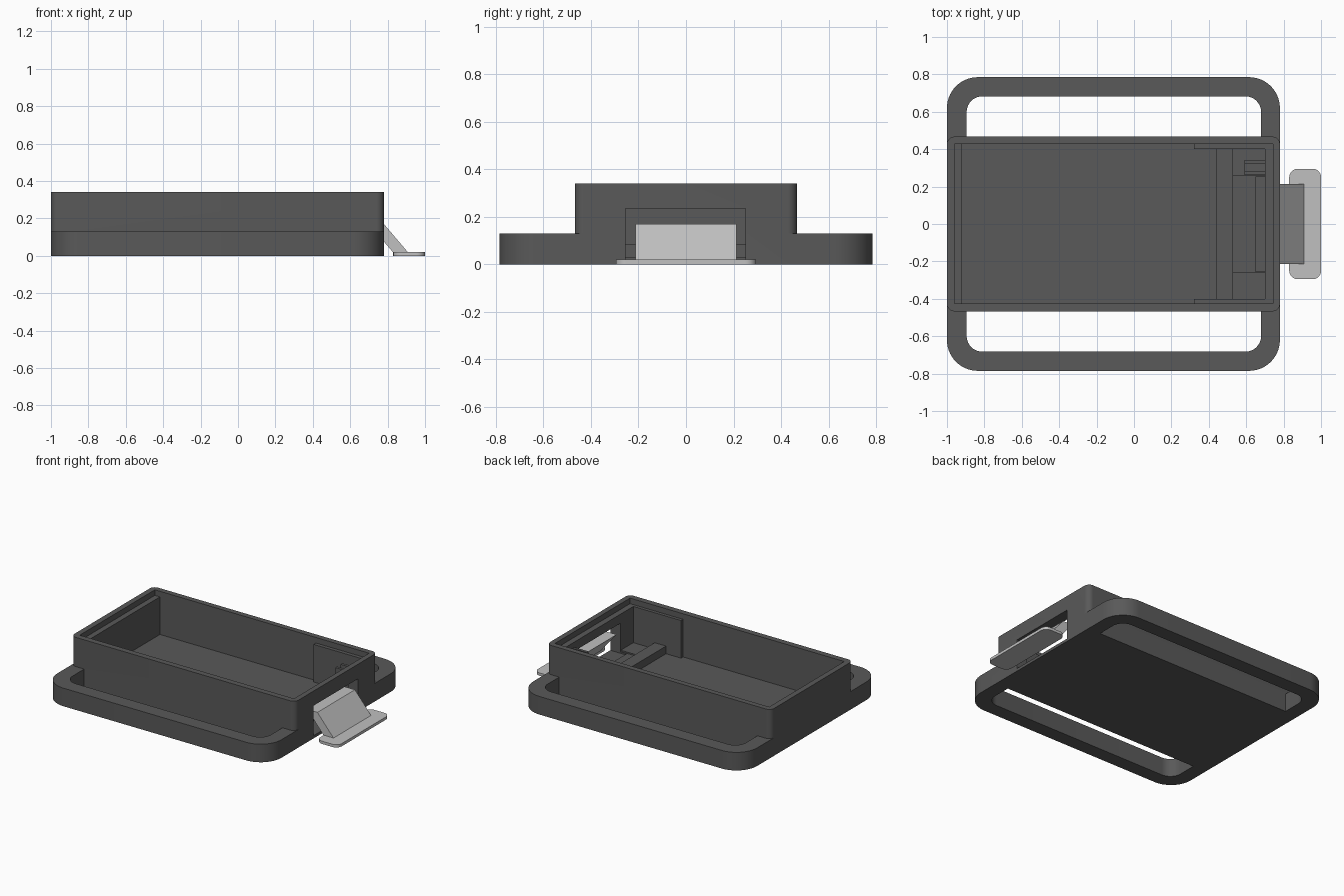
import bpy, bmesh, math

if "Cube" in bpy.data.objects:
    bpy.data.objects.remove(bpy.data.objects["Cube"])


def material(name, value):
    m = bpy.data.materials.new(name)
    m.diffuse_color = (value, value, value, 1)
    m.use_nodes = True
    m.node_tree.nodes["Principled BSDF"].inputs["Base Color"].default_value = m.diffuse_color
    return m


DARK = material("dark grey plastic", 0.10)
LIGHT = material("light grey plastic", 0.53)


def prism(name, points, vec, mat):
    """Extrude a closed outline of 3D points along vec."""
    bm = bmesh.new()
    face = bm.faces.new([bm.verts.new(p) for p in points])
    out = bmesh.ops.extrude_face_region(bm, geom=[face])
    bmesh.ops.translate(bm, vec=vec, verts=[v for v in out["geom"] if isinstance(v, bmesh.types.BMVert)])
    bmesh.ops.recalc_face_normals(bm, faces=bm.faces)
    me = bpy.data.meshes.new(name)
    bm.to_mesh(me)
    bm.free()
    me.materials.append(mat)
    ob = bpy.data.objects.new(name, me)
    bpy.context.collection.objects.link(ob)
    return ob


def slab(name, x0, x1, y0, y1, z0, z1, r=0, mat=DARK, n=10):
    """Upright block with optional rounded vertical corners."""
    if r == 0:
        pts = [(x0, y0, z0), (x1, y0, z0), (x1, y1, z0), (x0, y1, z0)]
    else:
        pts = []
        corners = [(x1 - r, y1 - r), (x0 + r, y1 - r), (x0 + r, y0 + r), (x1 - r, y0 + r)]
        for k, (cx, cy) in enumerate(corners):
            for i in range(n + 1):
                a = math.pi / 2 * (k + i / n)
                pts.append((cx + r * math.cos(a), cy + r * math.sin(a), z0))
    return prism(name, pts, (0, 0, z1 - z0), mat)


def boolean(target, tool, op):
    """Apply a boolean and remove the tool object."""
    mod = target.modifiers.new(op, 'BOOLEAN')
    mod.operation, mod.object, mod.solver = op, tool, 'EXACT'
    tool.hide_render = True
    bpy.context.view_layer.objects.active = target
    bpy.ops.object.modifier_apply(modifier=mod.name)
    bpy.data.objects.remove(tool)


# Base frame with two strap slots
case = slab("case", -1, 0.78, -0.785, 0.785, 0, 0.13, 0.165, n=14)
for s in (-1, 1):
    y0, y1 = sorted((s * 0.30, s * 0.683))
    boolean(case, slab("slot_cut", -0.895, 0.68, y0, y1, -0.1, 0.3, 0.085), 'DIFFERENCE')

# Open box, its cavity and the lid rebate
boolean(case, slab("box", -1, 0.78, -0.467, 0.467, 0, 0.34, 0.04), 'UNION')
boolean(case, slab("cavity_cut", -0.92, 0.70, -0.425, 0.428, 0.03, 0.5), 'DIFFERENCE')
boolean(case, slab("rebate_cut", -0.96, 0.742, -0.425, 0.428, 0.30, 0.5), 'DIFFERENCE')

# Opening for the clip in the end wall
boolean(case, slab("opening_cut", 0.65, 0.9, -0.255, 0.25, 0.02, 0.235), 'DIFFERENCE')

# Inner side panels, cross rib and raised floor strips
for s in (-1, 1):
    y0, y1 = sorted((s * 0.402, s * 0.44))
    slab("side_panel", 0.32, 0.71, y0, y1, 0.02, 0.30)
    y0, y1 = sorted((s * 0.26, s * 0.41))
    slab("floor_strip", 0.53, 0.71, y0, y1, 0.02, 0.04)
slab("cross_rib", 0.44, 0.53, -0.41, 0.41, 0.02, 0.085)

# Small grooved cable holder beside the opening
for y in (0.262, 0.322):
    slab("cable_holder_cheek", 0.59, 0.71, y, y + 0.02, 0.02, 0.26)
slab("cable_holder_core", 0.59, 0.71, 0.282, 0.322, 0.02, 0.20)

# Sloping clip with its foot plate
prism("clip_slope", [(0.70, -0.213, 0.17), (0.78, -0.213, 0.17), (0.912, -0.213, 0.015),
                     (0.832, -0.213, 0.015)], (0, 0.426, 0), LIGHT)
slab("clip_foot", 0.83, 1.0, -0.295, 0.295, 0, 0.02, 0.045, LIGHT)

# Smooth the rounded corners, keep edges sharp
for ob in bpy.context.scene.objects:
    ob.select_set(True)
bpy.context.view_layer.objects.active = case
bpy.ops.object.shade_smooth_by_angle(angle=math.radians(30))
